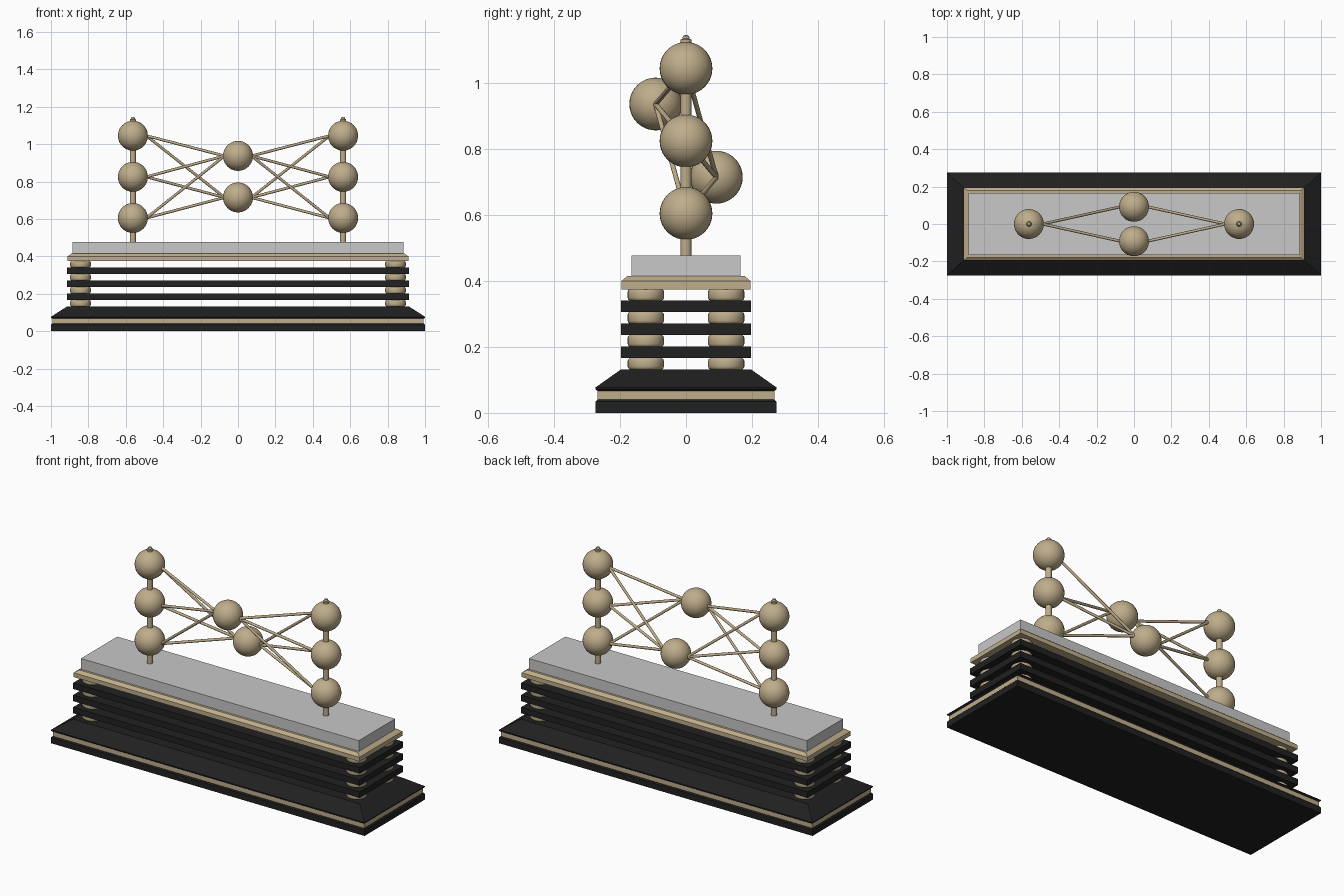
import bpy
import bmesh
import math
from mathutils import Vector

cube = bpy.data.objects.get("Cube")
if cube:
    bpy.data.objects.remove(cube, do_unlink=True)


def material(name, rgb):
    m = bpy.data.materials.new(name)
    m.use_nodes = True
    m.diffuse_color = (*rgb, 1)
    bsdf = m.node_tree.nodes["Principled BSDF"]
    bsdf.inputs["Base Color"].default_value = (*rgb, 1)
    bsdf.inputs["Roughness"].default_value = 0.6
    return m


TAN = material("warm tan", (0.52, 0.42, 0.26))
BLACK = material("black", (0.015, 0.015, 0.015))
GREY = material("light grey", (0.58, 0.58, 0.58))


def finish(bm, name, mat, smooth=False):
    bmesh.ops.recalc_face_normals(bm, faces=bm.faces)
    mesh = bpy.data.meshes.new(name)
    bm.to_mesh(mesh)
    bm.free()
    mesh.materials.append(mat)
    if smooth:
        for p in mesh.polygons:
            p.use_smooth = True
        mesh.set_sharp_from_angle(angle=math.radians(35))
    obj = bpy.data.objects.new(name, mesh)
    bpy.context.collection.objects.link(obj)
    return obj


def loft(name, rings, mat, smooth=False):
    """Skin a stack of point rings and cap both ends."""
    bm = bmesh.new()
    loops = [[bm.verts.new(p) for p in ring] for ring in rings]
    n = len(loops[0])
    for a, b in zip(loops, loops[1:]):
        for i in range(n):
            j = (i + 1) % n
            bm.faces.new((a[i], a[j], b[j], b[i]))
    bm.faces.new(loops[0])
    bm.faces.new(loops[-1])
    return finish(bm, name, mat, smooth)


def slab(name, profile, mat):
    """Rectangular block from (half width, half depth, height) levels."""
    corners = ((-1, -1), (1, -1), (1, 1), (-1, 1))
    return loft(name, [[(sx * w, sy * d, z) for sx, sy in corners]
                       for w, d, z in profile], mat)


def turned(name, x, y, profile, mat, sides=24):
    """Round upright part from (radius, height) levels."""
    angles = [math.tau * i / sides for i in range(sides)]
    return loft(name, [[(x + r * math.cos(a), y + r * math.sin(a), z) for a in angles]
                       for r, z in profile], mat, True)


def ball(name, centre, radius):
    bm = bmesh.new()
    bmesh.ops.create_uvsphere(bm, u_segments=32, v_segments=20, radius=radius)
    bmesh.ops.translate(bm, verts=bm.verts, vec=centre)
    return finish(bm, name, TAN, True)


def rod(name, start, end, radius):
    start, end = Vector(start), Vector(end)
    bm = bmesh.new()
    bmesh.ops.create_cone(bm, cap_ends=True, segments=12, radius1=radius,
                          radius2=radius, depth=(end - start).length)
    turn = (end - start).to_track_quat('Z', 'Y').to_matrix()
    bmesh.ops.rotate(bm, verts=bm.verts, matrix=turn)
    bmesh.ops.translate(bm, verts=bm.verts, vec=(start + end) / 2)
    return finish(bm, name, TAN, True)


# Stepped base
slab("base_plinth", [(1, 0.275, 0), (1, 0.275, 0.034), (0.994, 0.269, 0.04)], BLACK)
slab("base_band", [(0.992, 0.268, 0.04), (0.992, 0.268, 0.067)], TAN)
slab("base_slope", [(0.994, 0.269, 0.067), (1, 0.275, 0.072), (1, 0.275, 0.077),
                    (0.914, 0.197, 0.132)], BLACK)

# Dark shelves
SHELF_Z = (0.166, 0.236, 0.306)
SHELF_H = 0.035
for i, z in enumerate(SHELF_Z):
    slab(f"shelf_{i + 1}", [(0.914, 0.197, z), (0.914, 0.197, z + SHELF_H)], BLACK)

# Corner columns, one short drum in each gap
bottoms = [0.132] + [z + SHELF_H for z in SHELF_Z]
tops = list(SHELF_Z) + [0.376]
for sx in (-1, 1):
    for sy in (-1, 1):
        for i, (lo, hi) in enumerate(zip(bottoms, tops)):
            turned(f"column_drum_{i + 1}", sx * 0.842, sy * 0.122,
                   [(0.049, lo), (0.053, lo + 0.003), (0.055, lo + 0.008),
                    (0.055, hi - 0.008), (0.053, hi - 0.003), (0.049, hi)], TAN, 32)

# Top trim and plate
slab("top_trim", [(0.912, 0.196, 0.375), (0.912, 0.196, 0.4), (0.89, 0.178, 0.415)], TAN)
slab("top_plate", [(0.886, 0.165, 0.414), (0.886, 0.165, 0.477)], GREY)

# Upright posts with stacked balls and finials
POST_X = 0.562
R = 0.08
BALL_Z = (0.605, 0.825, 1.045)
CENTRE = {"front": Vector((0, -0.092, 0.937)), "back": Vector((0, 0.092, 0.715))}
for side, sx in (("left", 1), ("right", -1)):
    turned(f"{side}_post", sx * POST_X, 0,
           [(0.0165, 0.477), (0.0165, 1.132), (0.011, 1.135), (0.011, 1.139),
            (0.008, 1.144), (0.003, 1.146)], TAN)
    for i, z in enumerate(BALL_Z):
        ball(f"{side}_post_ball_{i + 1}", (sx * POST_X, 0, z), R)
        # Every post ball reaches both centre balls
        for where, c in CENTRE.items():
            rod(f"{side}_{where}_rod_{i + 1}", (sx * (POST_X - R + 0.008), 0, z),
                c + Vector((sx * (R - 0.008), 0, 0)), 0.0075)

# Offset centre balls
for where, c in CENTRE.items():
    ball(f"{where}_centre_ball", c, R)
